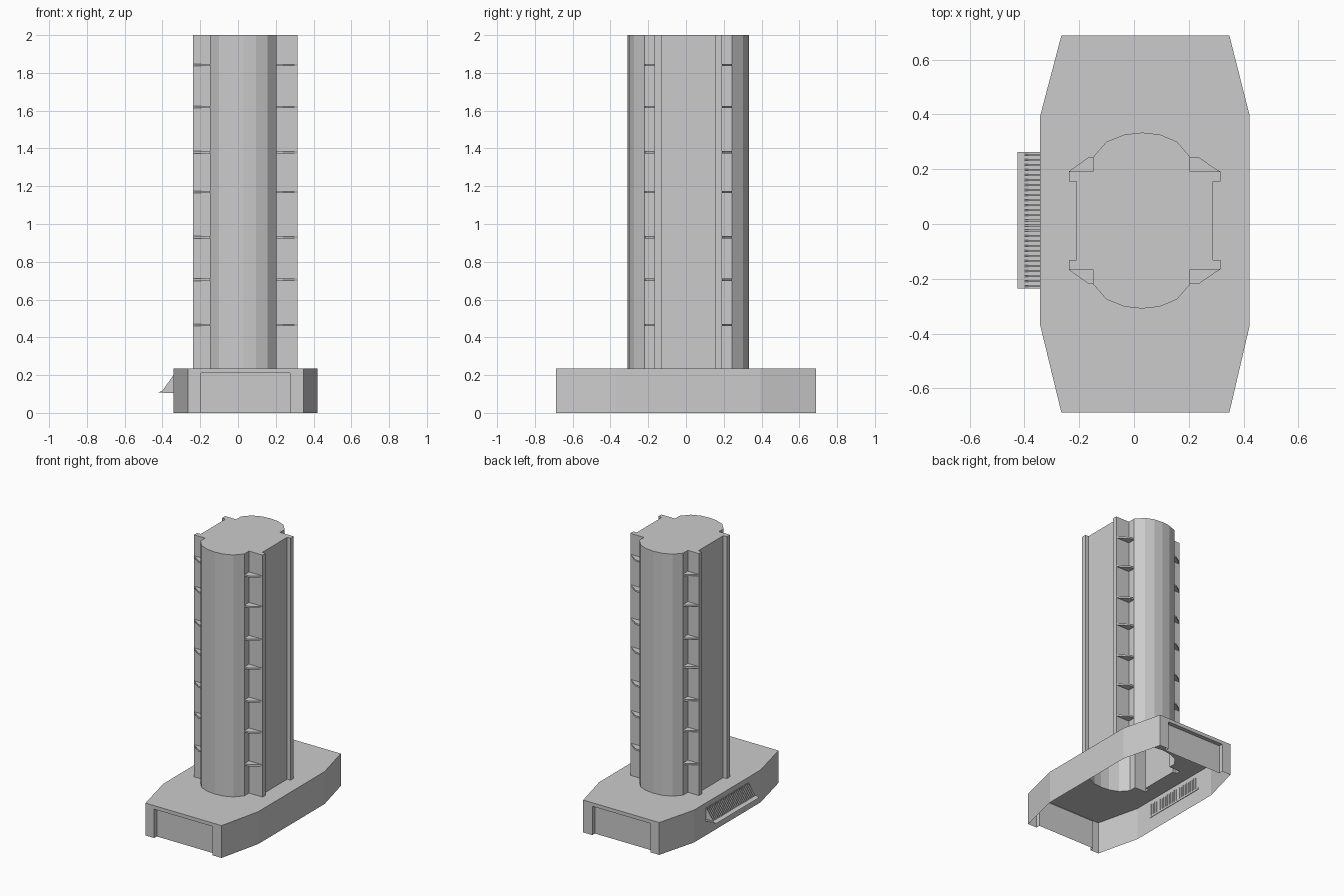
import bpy
import bmesh

cube = bpy.data.objects.get("Cube")
if cube:
    bpy.data.objects.remove(cube, do_unlink=True)

# One flat colour for the whole building
grey = bpy.data.materials.new("concrete grey")
grey.use_nodes = True
colour = (0.6, 0.6, 0.6, 1)
grey.diffuse_color = colour
grey.node_tree.nodes["Principled BSDF"].inputs["Base Color"].default_value = colour

ROOF, TOP = 0.236, 2.0      # podium roof and tower top
TOWER_Y = 0.0125            # centre line of the tower
BASE_X = 0.04               # centre line of the podium


def finish(name, bm):
    mesh = bpy.data.meshes.new(name)
    bm.to_mesh(mesh)
    bm.free()
    mesh.materials.append(grey)
    obj = bpy.data.objects.new(name, mesh)
    bpy.context.collection.objects.link(obj)
    return obj


def face(bm, points):
    return bm.faces.new([bm.verts.new(p) for p in points])


def prism(bm, points, offset):
    """Close a flat outline into a solid by extruding it along offset."""
    cap = face(bm, points)
    moved = bmesh.ops.extrude_face_region(bm, geom=[cap], use_keep_orig=True)["geom"]
    bmesh.ops.translate(bm, vec=offset, verts=[v for v in moved if isinstance(v, bmesh.types.BMVert)])


def wall(bm, a, b, low, high):
    """Upright quad between two plan points, facing right of a to b."""
    face(bm, [(*a, low), (*b, low), (*b, high), (*a, high)])


# Tower plan: rounded bay, corner notches and flanges, mirrored front to back
half = [(0.288, 0.143), (0.315, 0.143), (0.315, 0.179), (0.205, 0.179),
        (0.205, 0.232), (0.156, 0.288), (0.094, 0.314), (0.03, 0.321),
        (-0.035, 0.314), (-0.1, 0.288), (-0.149, 0.232),
        (-0.149, 0.179), (-0.238, 0.179), (-0.238, 0.143), (-0.209, 0.143)]
plan = [(x, TOWER_Y + y) for x, y in half]
plan += [(x, TOWER_Y - y) for x, y in reversed(half)]

bm = bmesh.new()
for i, a in enumerate(plan):
    wall(bm, a, plan[(i + 1) % len(plan)], ROOF, TOP)
face(bm, [(x, y, TOP) for x, y in plan])
bmesh.ops.remove_doubles(bm, verts=bm.verts, dist=0.0001)
finish("tower", bm)

# Small balcony ledges in the four corner notches
ledge_right = [(0.205, 0.179), (0.315, 0.179), (0.3, 0.187), (0.238, 0.23), (0.205, 0.232)]
ledge_left = [(-0.149, 0.179), (-0.238, 0.179), (-0.227, 0.187), (-0.167, 0.23), (-0.149, 0.232)]
bm = bmesh.new()
for z in (0.465, 0.705, 0.93, 1.17, 1.38, 1.62, 1.842):
    for side in (1, -1):
        for ledge in (ledge_right, ledge_left):
            prism(bm, [(x, TOWER_Y + side * y, z - 0.006) for x, y in ledge], (0, 0, 0.012))
bmesh.ops.recalc_face_normals(bm, faces=bm.faces)
finish("balcony_ledges", bm)

# Podium roof with an opening below the hollow tower
podium = [(-0.265, -0.687), (0.348, -0.687), (0.422, -0.37), (0.422, 0.395),
          (0.348, 0.687), (-0.265, 0.687), (-0.342, 0.395), (-0.342, -0.37)]
bm = bmesh.new()
rim = []
for loop in (podium, plan):
    ring = [bm.verts.new((x, y, ROOF)) for x, y in loop]
    rim += [bm.edges.new((v, ring[(i + 1) % len(ring)])) for i, v in enumerate(ring)]
bmesh.ops.triangle_fill(bm, use_beauty=True, use_dissolve=False, edges=rim, normal=(0, 0, 1))
for f in bm.faces:
    f.normal_update()
    if f.normal.z < 0:
        f.normal_flip()
finish("podium_roof", bm)

# Podium side walls
bm = bmesh.new()
for i in (1, 2, 3, 5, 6, 7):
    wall(bm, podium[i], podium[(i + 1) % len(podium)], 0, ROOF)
bmesh.ops.remove_doubles(bm, verts=bm.verts, dist=0.0001)
finish("podium_side_walls", bm)

# End walls, each with a wide recessed entrance
LINTEL, DEPTH = 0.21, 0.03
for name, start, end in (("front_end_wall", podium[0], podium[1]),
                         ("back_end_wall", podium[4], podium[5])):
    sign = 1 if end[0] > start[0] else -1
    y = start[1]
    inner = y + sign * DEPTH
    a, b = BASE_X - sign * 0.235, BASE_X + sign * 0.235
    bm = bmesh.new()
    wall(bm, start, (a, y), 0, ROOF)
    wall(bm, (b, y), end, 0, ROOF)
    wall(bm, (a, y), (b, y), LINTEL, ROOF)
    wall(bm, (a, y), (a, inner), 0, LINTEL)
    wall(bm, (a, inner), (b, inner), 0, LINTEL)
    wall(bm, (b, inner), (b, y), 0, LINTEL)
    face(bm, [(a, y, LINTEL), (a, inner, LINTEL), (b, inner, LINTEL), (b, y, LINTEL)])
    finish(name, bm)

# Canopy shelf on the right side
bm = bmesh.new()
prism(bm, [(-0.425, -0.236, 0.108), (-0.338, -0.236, 0.104),
           (-0.338, -0.236, 0.117), (-0.4, -0.236, 0.117)], (0, 0.498, 0))
bmesh.ops.recalc_face_normals(bm, faces=bm.faces)
finish("canopy_shelf", bm)

# Row of thin triangular fins above the shelf
bm = bmesh.new()
COUNT = 27
for i in range(COUNT):
    y = -0.23 + 0.48 * i / (COUNT - 1)
    prism(bm, [(-0.402, y, 0.115), (-0.338, y, 0.115), (-0.338, y, 0.205)], (0, 0.006, 0))
bmesh.ops.recalc_face_normals(bm, faces=bm.faces)
finish("canopy_fins", bm)
